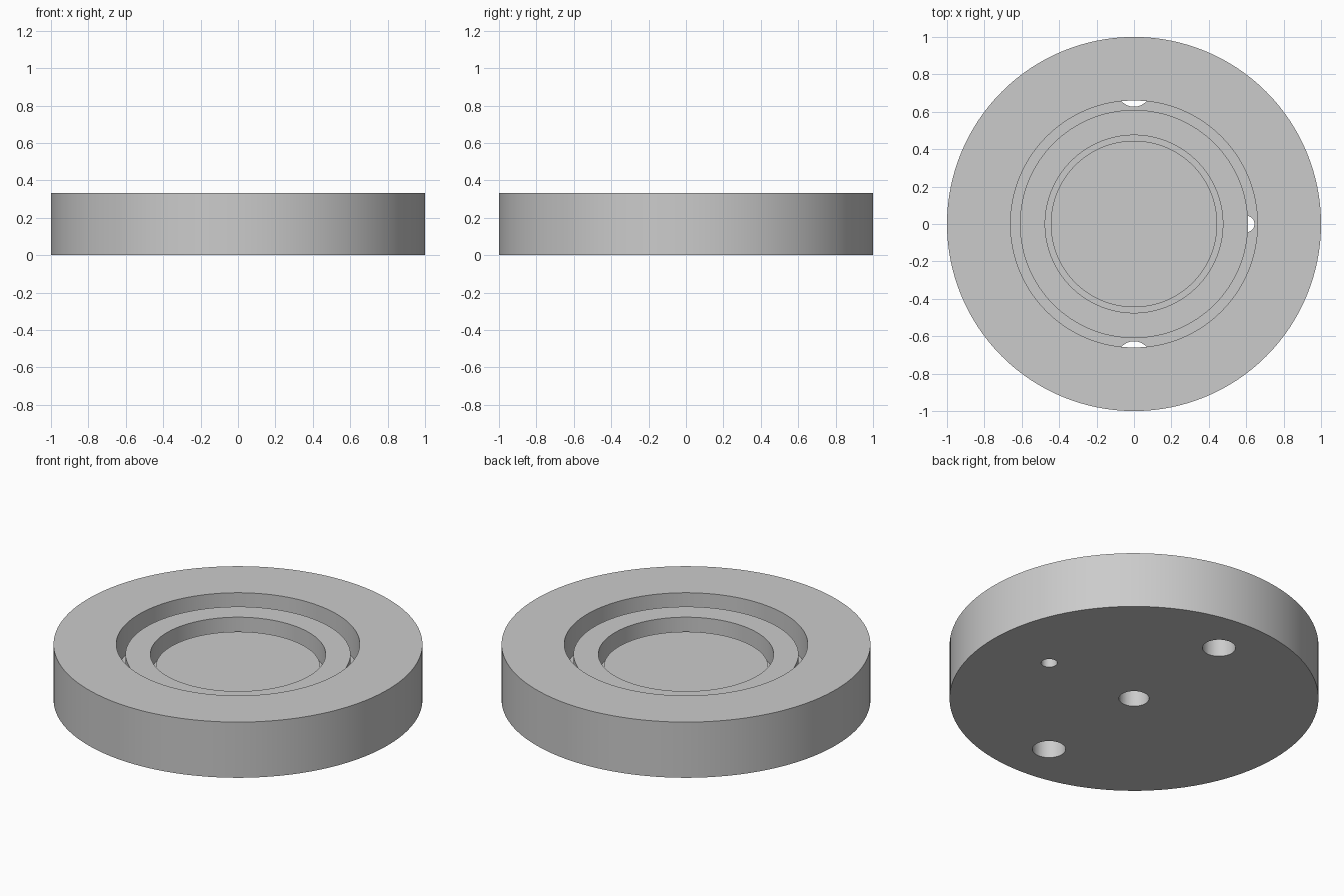
import bpy
import bmesh
from math import pi, radians
from mathutils import Vector

cube = bpy.data.objects.get("Cube")
if cube:
    bpy.data.objects.remove(cube, do_unlink=True)

SEGMENTS = 128
HEIGHT = 0.333
GROOVE_FLOOR = 0.15
RING_TOP = 0.273
PAD_TOP = 0.2

# Single grey metal finish
metal = bpy.data.materials.new("grey metal")
metal.use_nodes = True
grey = (0.6, 0.6, 0.6, 1.0)
metal.diffuse_color = grey
metal.node_tree.nodes["Principled BSDF"].inputs["Base Color"].default_value = grey


def link_mesh(name, bm):
    mesh = bpy.data.meshes.new(name)
    bm.to_mesh(mesh)
    bm.free()
    obj = bpy.data.objects.new(name, mesh)
    bpy.context.collection.objects.link(obj)
    mesh.materials.append(metal)
    return obj


def revolve(name, profile):
    """Spin a (radius, height) profile around the z axis."""
    bm = bmesh.new()
    verts = [bm.verts.new((r, 0, z)) for r, z in profile]
    edges = [bm.edges.new(pair) for pair in zip(verts, verts[1:])]
    bmesh.ops.spin(bm, geom=verts + edges, cent=(0, 0, 0), axis=(0, 0, 1),
                   angle=2 * pi, steps=SEGMENTS)
    bmesh.ops.remove_doubles(bm, verts=bm.verts, dist=1e-5)
    bmesh.ops.recalc_face_normals(bm, faces=bm.faces)
    return link_mesh(name, bm)


def drill(body, x, y, radius, top):
    """Cut a blind round hole upward from the underside."""
    bm = bmesh.new()
    bottom = -0.1
    bmesh.ops.create_cone(bm, cap_ends=True, segments=48, radius1=radius,
                          radius2=radius, depth=top - bottom)
    bmesh.ops.translate(bm, verts=bm.verts,
                        vec=Vector((x, y, (top + bottom) / 2)))
    cutter = link_mesh("hole_cutter", bm)
    cutter.hide_render = True
    cut = body.modifiers.new("hole", 'BOOLEAN')
    cut.operation = 'DIFFERENCE'
    cut.solver = 'EXACT'
    cut.object = cutter
    bpy.context.view_layer.objects.active = body
    bpy.ops.object.modifier_apply(modifier=cut.name)
    bpy.data.objects.remove(cutter, do_unlink=True)


# Disc with an outer groove, a lowered ring, an inner groove and a centre pad
disc = revolve("grooved_disc", [
    (0, 0), (1, 0), (1, HEIGHT),
    (0.66, HEIGHT), (0.66, GROOVE_FLOOR),
    (0.61, GROOVE_FLOOR), (0.61, RING_TOP),
    (0.475, RING_TOP), (0.475, GROOVE_FLOOR),
    (0.445, GROOVE_FLOOR), (0.445, PAD_TOP), (0, PAD_TOP),
])

# Two large ports, one small port and a central socket
for side in (-1, 1):
    drill(disc, 0, side * 0.717, 0.09, 0.19)
drill(disc, 0.6, 0, 0.044, 0.19)
drill(disc, 0, 0, 0.082, 0.14)

# Smooth round walls with crisp rims
bpy.ops.object.select_all(action='DESELECT')
disc.select_set(True)
bpy.context.view_layer.objects.active = disc
bpy.ops.object.shade_smooth_by_angle(angle=radians(30))
